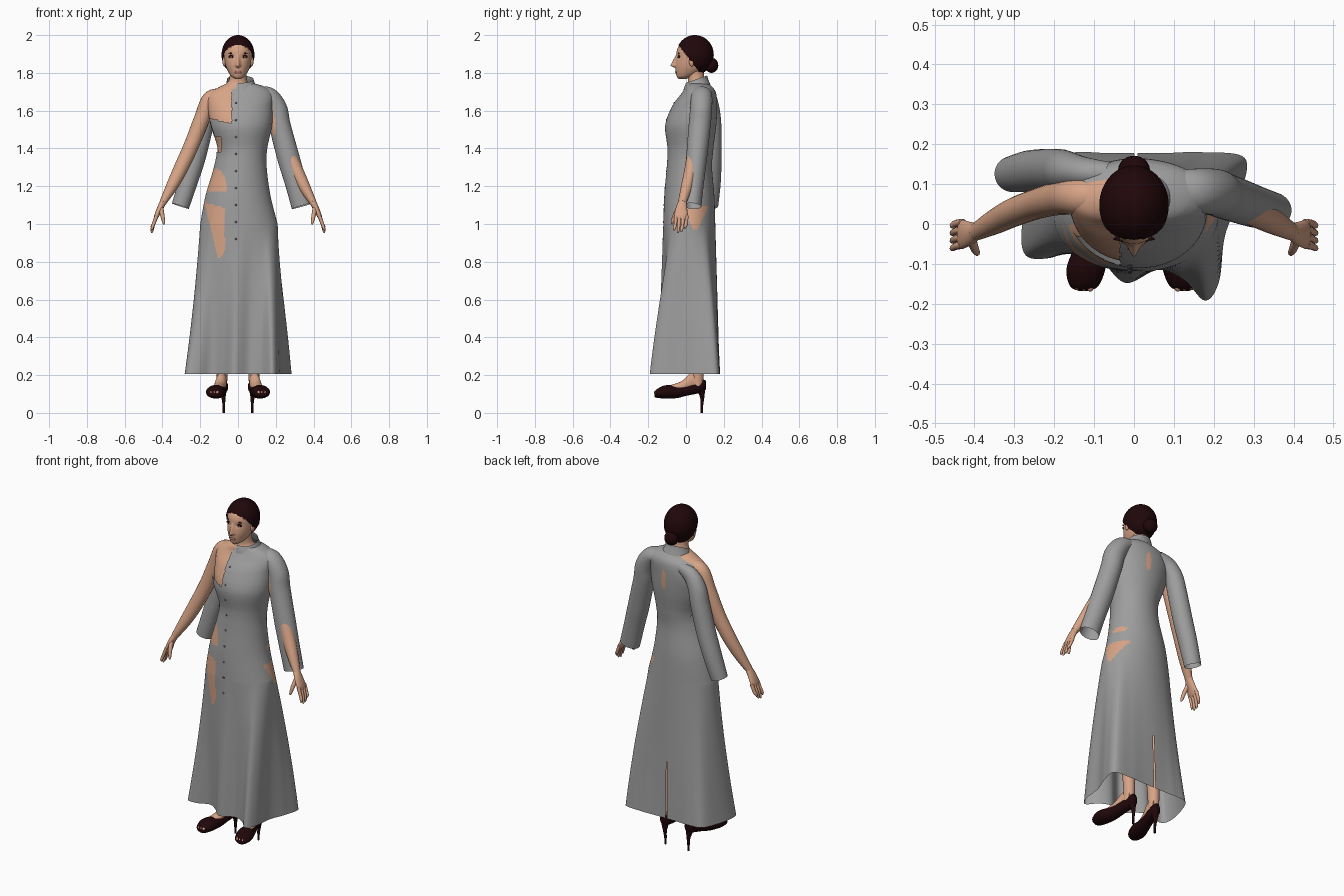
import bpy, bmesh, math
from mathutils import Vector
from mathutils.bvhtree import BVHTree

old = bpy.data.objects.get("Cube")
if old:
    bpy.data.objects.remove(old, do_unlink=True)


def material(name, r, g, b):
    m = bpy.data.materials.new(name)
    m.use_nodes = True
    m.diffuse_color = (r, g, b, 1)
    m.node_tree.nodes["Principled BSDF"].inputs["Base Color"].default_value = (r, g, b, 1)
    return m


SKIN = material("skin", 0.68, 0.37, 0.24)
CLOTH = material("grey cloth", 0.34, 0.34, 0.34)
DARK = material("dark maroon", 0.014, 0.002, 0.003)
BUTTON = material("button grey", 0.12, 0.12, 0.125)
LIPS = material("lip rose", 0.42, 0.16, 0.13)
WHITE = material("eye white", 0.7, 0.66, 0.62)


def spline(pts, n, closed=False):
    """Smooth curve through tuples of any length, sampled n times."""
    k = len(pts)
    spans = k if closed else k - 1
    out = []
    for i in range(n):
        f = i * spans / (n if closed else n - 1)
        j = min(int(f), spans - 1)
        t = f - j
        idx = range(j - 1, j + 3)
        a, b, c, d = [pts[q % k] if closed else pts[max(0, min(k - 1, q))] for q in idx]
        out.append(tuple(
            0.5 * (2 * q + (r - p) * t + (2 * p - 5 * q + 4 * r - s) * t * t
                   + (3 * q - p - 3 * r + s) * t ** 3)
            for p, q, r, s in zip(a, b, c, d)))
    return out


def ring(station, seg, axis="z"):
    """Ellipse at a station: (position, centre, half width, low, high)."""
    a, c, h, lo, hi = station
    pts = []
    for i in range(seg):
        w = math.tau * i / seg
        p, q = c + h * math.cos(w), (lo + hi) / 2 + (hi - lo) / 2 * math.sin(w)
        pts.append((p, q, a) if axis == "z" else (p, a, q))
    return pts


def loft(name, rings, mat, cap=True):
    bm = bmesh.new()
    rows = [[bm.verts.new(p) for p in r] for r in rings]
    n = len(rows[0])
    for a, b in zip(rows, rows[1:]):
        for i in range(n):
            j = (i + 1) % n
            bm.faces.new((a[i], a[j], b[j], b[i]))
    if cap:
        bm.faces.new(rows[0])
        bm.faces.new(rows[-1])
    bmesh.ops.recalc_face_normals(bm, faces=bm.faces)
    return finish(name, bm, mat)


def finish(name, bm, mat):
    for f in bm.faces:
        f.smooth = len(f.verts) < 5
    me = bpy.data.meshes.new(name)
    bm.to_mesh(me)
    bm.free()
    me.materials.append(mat)
    ob = bpy.data.objects.new(name, me)
    bpy.context.collection.objects.link(ob)
    return ob


def stack(name, stations, mat, n=40, seg=40, axis="z", cap=True):
    return loft(name, [ring(s, seg, axis) for s in spline(stations, n)], mat, cap)


def tube(name, path, mat, side=1, n=24, seg=20, cap=True):
    """Tube through (x, y, z, radius across, radius in depth)."""
    pts = spline(path, n)
    rings = []
    for i, p in enumerate(pts):
        t = (Vector(pts[min(i + 1, n - 1)][:3]) - Vector(pts[max(i - 1, 0)][:3])).normalized()
        u = t.cross(Vector((0, 1, 0))).normalized()
        v = u.cross(t)
        angles = [math.tau * k / seg for k in range(seg)]
        vs = [Vector(p[:3]) + u * p[3] * math.cos(w) + v * p[4] * math.sin(w) for w in angles]
        rings.append([(side * q.x, q.y, q.z) for q in vs])
    return loft(name, rings, mat, cap)


def blob(name, loc, size, mat, seg=16):
    bm = bmesh.new()
    bmesh.ops.create_uvsphere(bm, u_segments=seg, v_segments=max(8, seg // 2), radius=1)
    for v in bm.verts:
        v.co = Vector(a * b + c for a, b, c in zip(v.co, size, loc))
    return finish(name, bm, mat)


def cut(ob, rule):
    """Remove the faces whose centre meets the rule."""
    bm = bmesh.new()
    bm.from_mesh(ob.data)
    gone = [f for f in bm.faces if rule(*f.calc_center_median())]
    bmesh.ops.delete(bm, geom=gone, context="FACES")
    bm.to_mesh(ob.data)
    bm.free()


def paint(ob, mat, rule):
    ob.data.materials.append(mat)
    for p in ob.data.polygons:
        p.material_index = int(rule(*p.center))


def inside(a, b, ca, cb, ra, rb):
    return ((a - ca) / ra) ** 2 + ((b - cb) / rb) ** 2 < 1


def front_y(ob):
    tree = BVHTree.FromPolygons([v.co for v in ob.data.vertices],
                                [list(p.vertices) for p in ob.data.polygons])
    return lambda x, z: (tree.ray_cast(Vector((x, -1, z)), Vector((0, 1, 0)))[0] or Vector()).y


# Bare torso and neck
stack("torso", [(1.85, 0, .045, 0, .09), (1.76, 0, .048, .01, .1), (1.725, -.01, .09, 0, .12),
                (1.69, -.01, .15, -.01, .13), (1.62, 0, .16, -.06, .135),
                (1.52, 0, .145, -.095, .135), (1.4, .01, .118, -.08, .13),
                (1.3, 0, .12, -.08, .12)], SKIN)

# Long dress: fitted bodice blending into a folded hem
SEG = 180
bodice = [ring(s, SEG) for s in spline(
    [(1.745, .015, .07, .005, .115), (1.725, .035, .11, -.002, .14), (1.69, .02, .165, -.025, .16),
     (1.62, .005, .178, -.075, .165), (1.52, .012, .168, -.11, .16), (1.4, .02, .135, -.098, .145),
     (1.3, .012, .14, -.102, .138), (1.15, 0, .172, -.115, .15), (1, .005, .205, -.12, .155)], 120)]
hem = spline([(.228, -.03), (.265, .07), (.278, .165), (.17, .18), (.08, .178), (0, .178),
              (-.07, .178), (-.145, .18), (-.22, .165), (-.262, .075), (-.282, -.02), (-.27, -.08),
              (-.21, -.085), (-.14, -.06), (-.08, -.095), (-.02, -.148), (.06, -.115),
              (.125, -.14), (.178, -.192), (.213, -.145)], SEG, closed=True)
skirt = []
for i in range(1, 81):
    t = i / 80
    row = []
    for k, (a, b) in enumerate(zip(bodice[-1], hem)):
        e = t + .35 * t * (1 - t) * math.cos(math.tau * k / SEG)
        row.append((a[0] + (b[0] - a[0]) * e, a[1] + (b[1] - a[1]) * e, 1 - .795 * t))
    skirt.append(row)
dress = loft("dress", bodice + skirt, CLOTH, cap=False)
dress_front = front_y(dress)


def bare_gap(x, y, z):
    chest = x < -.035 and y < .085 and z > 1.555 - .25 * (x + .13)
    armhole = x < -.105 - .3 * (z - 1.4) and y < .085 and z > 1.4
    below_bust = x < -.09 and y < .085 and 1.38 < z < 1.46
    back_slit = y > .1 and z < .75 and 0 < x < .006
    return chest or armhole or below_bust or back_slit


def skin_patch(x, y, z):
    waist = y < 0 and z > 1.175 and inside(x, z, -.115, 1.19, .055, .1)
    thigh_top = 1.115 - .3 * (x + .17)
    thigh = y < .03 and z < thigh_top and (z > .88 or inside(x, z, -.1, .88, .03, .06)) \
        and -.175 + .25 * (1.1 - z) < x < -.07
    hip = x > .1 and .975 < z < 1.095 and abs(y - .05) < .012 + .5 * (z - .975)
    hip_nick = x > .1 and inside(y, z, .06, 1.175, .04, .016)
    spine = y > .1 and inside(x, z, .033, 1.6, .017, .055)
    return waist or thigh or hip or hip_nick or spine


cut(dress, bare_gap)
paint(dress, SKIN, skin_patch)

# Collar, higher at the nape, and buttons
collar = stack("collar", [(1.71, .02, .09, -.02, .13), (1.745, .014, .076, -.01, .118),
                          (1.768, .012, .07, .0, .112)], CLOTH, n=12, seg=64, cap=False)
for v in collar.data.vertices:
    v.co.z += (v.co.y - .06) * .35
cut(collar, lambda x, y, z: x < -.01 and y < .06)
for i in range(9):
    z = 1.64 - i * .09
    blob("button", (-.01, dress_front(-.01, z), z), (.006, .003, .006), BUTTON, 10)

# Worn sleeve on the left, empty sleeve hanging behind the right arm
left_sleeve = tube("left_sleeve", [(.1, .085, 1.69, .035, .05), (.16, .083, 1.675, .05, .056),
                                   (.203, .08, 1.61, .057, .058), (.222, .072, 1.52, .057, .058),
                                   (.267, .056, 1.35, .059, .055), (.305, .043, 1.22, .057, .052),
                                   (.34, .034, 1.095, .057, .047)],
                   CLOTH, n=60, seg=64, cap=False)
paint(left_sleeve, SKIN, lambda x, y, z: y < .06 and inside(x, z, .187, 1.52, .012, .05))
tube("empty_sleeve", [(-.06, .125, 1.68, .03, .03), (-.125, .13, 1.65, .045, .038),
                      (-.165, .133, 1.59, .05, .048), (-.187, .135, 1.5, .052, .053),
                      (-.225, .135, 1.35, .053, .053), (-.265, .132, 1.22, .05, .052),
                      (-.305, .125, 1.095, .047, .045)],
     CLOTH, n=40, seg=32, cap=False)

for side, label in ((-1, "right"), (1, "left")):
    # Arms and hands
    tube(label + "_arm", [(.08, .07, 1.685, .032, .04), (.145, .068, 1.662, .043, .044),
                          (.19, .064, 1.56, .042, .042), (.245, .05, 1.42, .04, .038),
                          (.30, .03, 1.3, .038, .036), (.35, .005, 1.2, .031, .031),
                          (.397, -.02, 1.115, .019, .022)], SKIN, side, n=40)
    tube(label + "_palm", [(.394, -.018, 1.12, .018, .021), (.412, -.024, 1.085, .016, .03),
                           (.43, -.026, 1.045, .013, .036), (.437, -.026, 1.025, .008, .033)],
         SKIN, side, n=14)
    for k in range(4):
        y = -.053 + k * .019
        drop = (.965, .952, .957, .975)[k]
        tube(label + "_finger", [(.43, y, 1.045, .01, .0095), (.447, y - .003, 1.0, .009, .009),
                                 (.455, y - .008, drop + .012, .0075, .0075),
                                 (.455, y - .01, drop, .003, .003)], SKIN, side, n=12, seg=10)
    tube(label + "_thumb", [(.408, -.038, 1.085, .013, .013), (.4, -.06, 1.045, .011, .011),
                            (.394, -.072, 1.01, .008, .008), (.392, -.075, .998, .003, .003)],
         SKIN, side, n=12, seg=10)

    # Legs, feet and high-heeled shoes
    tube(label + "_leg", [(.085, .04, .9, .07, .075), (.085, .05, .5, .045, .05),
                          (.085, .06, .26, .032, .034), (.085, .06, .14, .027, .032)], SKIN, side)
    stack(label + "_foot", [(-.08, side * .112, .03, .1, .148), (-.02, side * .1, .029, .1, .17),
                            (.03, side * .088, .028, .11, .215), (.085, side * .083, .022, .12, .21)],
          SKIN, n=20, seg=24, axis="y")
    shoe = [(-.168, .126, .012, .086, .105), (-.155, .125, .036, .08, .125),
            (-.11, .12, .049, .076, .146), (-.05, .106, .04, .078, .146), (0, .095, .034, .09, .15),
            (.05, .084, .031, .1, .165), (.09, .08, .026, .11, .176), (.105, .08, .008, .125, .17)]
    stack(label + "_shoe", [(y, side * c, h, lo, hi) for y, c, h, lo, hi in shoe], DARK,
          n=30, seg=28, axis="y")
    tube(label + "_heel", [(.08, .08, .125, .022, .022), (.077, .086, .08, .011, .011),
                           (.075, .084, .04, .007, .007), (.075, .083, 0, .006, .006)],
         DARK, side, n=14, seg=12)
    for k in range(3):
        blob(label + "_toe", (side * (.11 + k * .016), -.157 + k * .002, .108), (.009, .013, .009), SKIN, 10)

# Head, with nose and eye sockets shaped into the face
head = stack("head", [(1.768, 0, .014, -.04, 0), (1.782, 0, .036, -.05, .04),
                      (1.81, 0, .054, -.055, .09), (1.84, 0, .066, -.056, .115),
                      (1.88, 0, .073, -.052, .13), (1.92, 0, .074, -.048, .133),
                      (1.95, 0, .068, -.032, .125), (1.98, 0, .042, .005, .09),
                      (1.992, 0, .012, .035, .06)], SKIN, n=90, seg=120)
for v in head.data.vertices:
    x, y, z = v.co
    if y < 0:
        bridge = max(0, min((1.9 - z) / .06, (z - 1.824) / .014))
        socket = math.exp(-((abs(x) - .031) / .014) ** 2 - ((z - 1.886) / .012) ** 2)
        v.co.y += .006 * socket - .026 * bridge * math.exp(-(x / (.007 + .005 * bridge)) ** 2)
face = front_y(head)
blob("lips", (0, face(0, 1.804) + .002, 1.804), (.02, .005, .008), LIPS)
for s in (-1, 1):
    x = s * .031
    y = face(x, 1.884)
    blob("eye_shadow", (x, y + .001, 1.886), (.02, .005, .009), DARK)
    blob("eye_white", (x, y - .002, 1.883), (.012, .004, .005), WHITE)
    blob("iris", (x, y - .004, 1.883), (.005, .003, .005), DARK)
    blob("eyebrow", (s * .034, face(s * .034, 1.904) + .002, 1.904), (.019, .004, .003), DARK)
    blob("ear", (s * .073, .03, 1.86), (.009, .014, .026), SKIN)

# Swept-back hair with a low bun
hair = blob("hair", (0, .047, 1.895), (.087, .1, .105), DARK, 96)
cut(hair, lambda x, y, z: z < 1.953 - 1.3 * (y + .045))
blob("hair_bun", (0, .135, 1.84), (.04, .036, .04), DARK, 28)
